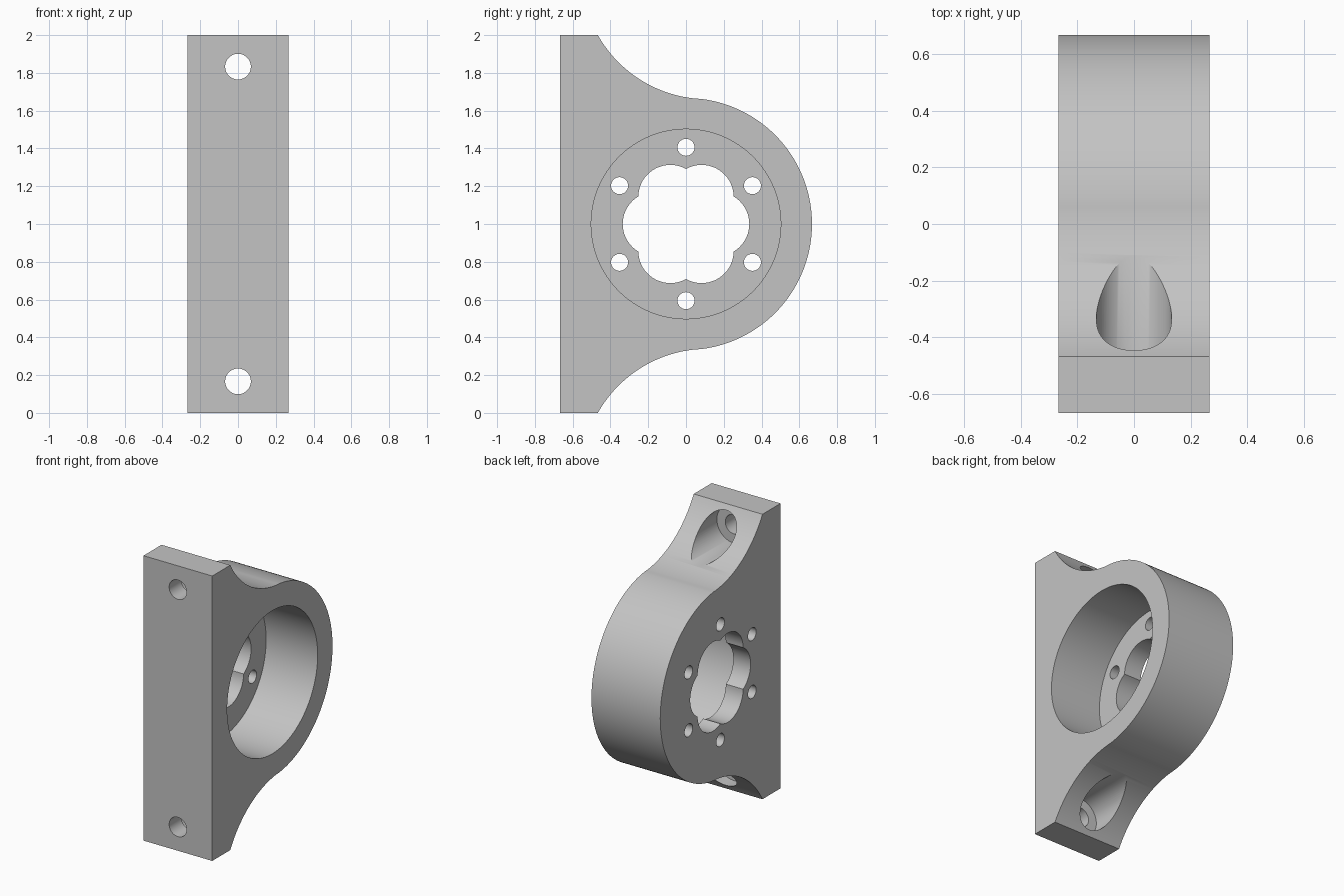
import bpy, bmesh
from math import sin, cos, pi, sqrt, atan2, radians
from mathutils import Vector

cube = bpy.data.objects.get("Cube")
if cube:
    bpy.data.objects.remove(cube, do_unlink=True)

HALF = 0.267      # half width along x
R = 0.667         # outer radius of the ring and of the fillets
FLOOR = -0.133    # x of the recess floor

grey = bpy.data.materials.new("satin_grey")
grey.use_nodes = True
colour = (0.55, 0.55, 0.55, 1)
grey.diffuse_color = colour
grey.node_tree.nodes["Principled BSDF"].inputs["Base Color"].default_value = colour


def arc(cy, cz, r, a0, a1, n):
    """Points (y, z) along an arc, both ends included."""
    return [(cy + r * cos(a0 + (a1 - a0) * i / n),
             cz + r * sin(a0 + (a1 - a0) * i / n)) for i in range(n + 1)]


def circle(cy, cz, r, n):
    return arc(cy, cz, r, 0, 2 * pi, n)[:-1]


def prism(name, points, start, end, along="x"):
    """Extrude a closed outline along x (points y, z) or y (points x, z)."""
    def place(p, t):
        return Vector((t, p[0], p[1])) if along == "x" else Vector((p[0], t, p[1]))
    bm = bmesh.new()
    face = bm.faces.new([bm.verts.new(place(p, start)) for p in points])
    grown = bmesh.ops.extrude_face_region(bm, geom=[face])
    verts = [v for v in grown["geom"] if isinstance(v, bmesh.types.BMVert)]
    bmesh.ops.translate(bm, verts=verts, vec=place((0, 0), end - start))
    bmesh.ops.recalc_face_normals(bm, faces=bm.faces)
    mesh = bpy.data.meshes.new(name)
    bm.to_mesh(mesh)
    bm.free()
    mesh.materials.append(grey)
    obj = bpy.data.objects.new(name, mesh)
    bpy.context.collection.objects.link(obj)
    return obj


# Bracket outline: flat foot, concave fillet, round nose, mirrored about z = 1
fy, fz = 0.114, 2.328
tangent = atan2(fz - 1, fy)
upper = arc(fy, fz, R, atan2(2 - fz, -0.467 - fy) , tangent - pi, 40) \
    if atan2(2 - fz, -0.467 - fy) < 0 else []
upper[0] = (-0.467, 2)
nose = arc(0, 1, R, tangent, -tangent, 112)[1:-1]
lower = [(y, 2 - z) for y, z in reversed(upper)]
outline = [(-R, 0), (-R, 2)] + upper + nose + lower
bracket = prism("bearing_bracket", outline, -HALF, HALF)

# Round recess, open on the +x side
cutters = [prism("recess_cutter", circle(0, 1, 0.502, 128), FLOOR, 0.4)]

# Six-lobed centre opening
d, rho = 0.165, 0.17
lobed = []
for i in range(120):
    a = 2 * pi * i / 120
    t = (a + pi / 6) % (pi / 3) - pi / 6
    r = d * cos(t) + sqrt(rho ** 2 - (d * sin(t)) ** 2)
    lobed.append((r * cos(a), 1 + r * sin(a)))
cutters.append(prism("opening_cutter", lobed, -0.4, 0.1))

# Ring of screw holes through the recess floor
for k in range(6):
    a = pi / 6 + k * pi / 3
    cutters.append(prism("screw_cutter", circle(0.406 * cos(a), 1 + 0.406 * sin(a), 0.045, 32),
                         -0.4, 0.1))

# Mounting holes with counterbores from the back
for z in (0.167, 1.833):
    cutters.append(prism("counterbore_cutter", circle(0, z, 0.133, 64), -0.533, 0.1, "y"))
    cutters.append(prism("mounting_cutter", circle(0, z, 0.068, 48), -0.8, -0.4, "y"))

# Cut, then discard the cutters
bpy.ops.object.select_all(action="DESELECT")
bpy.context.view_layer.objects.active = bracket
bracket.select_set(True)
for cutter in cutters:
    cutter.hide_render = True
    mod = bracket.modifiers.new("cut", "BOOLEAN")
    mod.operation = "DIFFERENCE"
    mod.solver = "EXACT"
    mod.object = cutter
    bpy.ops.object.modifier_apply(modifier=mod.name)
    bpy.data.objects.remove(cutter, do_unlink=True)

bpy.ops.object.shade_smooth_by_angle(angle=radians(30))
